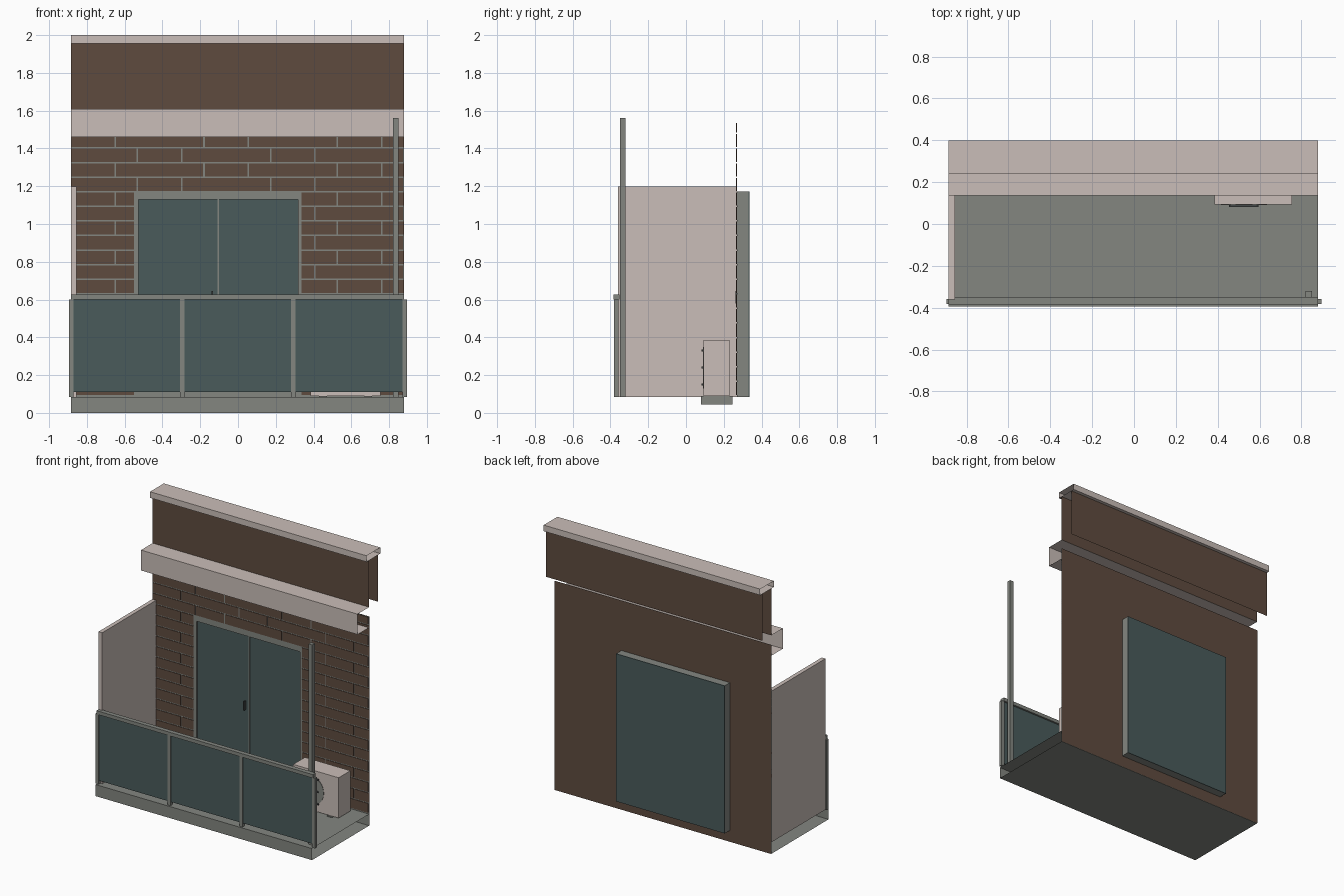
import bpy, bmesh, math
from mathutils import Matrix

if "Cube" in bpy.data.objects:
    bpy.data.objects.remove(bpy.data.objects["Cube"])


def material(name, hexcode):
    rgb = [int(hexcode[i:i + 2], 16) / 255 for i in (0, 2, 4)]
    lin = [c / 12.92 if c <= 0.04 else ((c + 0.055) / 1.055) ** 2.4 for c in rgb]
    m = bpy.data.materials.new(name)
    m.use_nodes = True
    m.diffuse_color = (*lin, 1)
    m.node_tree.nodes["Principled BSDF"].inputs["Base Color"].default_value = (*lin, 1)
    return m


CREAM = material("cream plaster", "cabeb8")
GREY = material("grey metal and concrete", "838680")
BROWN = material("brown brick", "5f4b3f")
GLASS = material("dark teal glass", "4a5b5b")
DARK = material("dark trim", "454a4a")


def finish(name, bm, mat):
    me = bpy.data.meshes.new(name)
    bm.to_mesh(me)
    bm.free()
    me.materials.append(mat)
    ob = bpy.data.objects.new(name, me)
    bpy.context.scene.collection.objects.link(ob)
    return ob


def add_box(bm, x, y, z):
    size = [b - a for a, b in (x, y, z)]
    mid = [(a + b) / 2 for a, b in (x, y, z)]
    bmesh.ops.create_cube(bm, size=1, matrix=Matrix.Translation(mid) @ Matrix.Diagonal((*size, 1)))


def boxes(name, mat, *items):
    bm = bmesh.new()
    for item in items:
        add_box(bm, *item)
    return finish(name, bm, mat)


def strip(bm, x, profile):
    """Sweep an open (y, z) profile along x, leaving the ends open."""
    rows = [[bm.verts.new((px, py, pz)) for px in x] for py, pz in profile]
    for a, b in zip(rows, rows[1:]):
        bm.faces.new((a[0], a[1], b[1], b[0]))


def strips(name, mat, *items):
    bm = bmesh.new()
    for x, profile in items:
        strip(bm, x, profile)
    return finish(name, bm, mat)


def channel(front, back, low, high):
    return [(back, low), (front, low), (front, high), (back, high)]


L, R = -0.885, 0.88          # wall ends
FLOOR = 0.085
WALL_Y, WALL_TOP = 0.27, 1.54
WL, WR, WT = -0.55, 0.335, 1.173   # door opening

# Balcony floor
strips("floor_slab", GREY, ((L, R), channel(-0.395, WALL_Y, 0, FLOOR)))


# Wall sheets around the door opening
def wall_sheet(name, mat, y, forward):
    def run(a, b):
        return [(y, a), (y, b)] if forward else [(y, b), (y, a)]
    strips(name, mat, ((L, WL), run(0, WALL_TOP)), ((WR, R), run(0, WALL_TOP)),
           ((WL, WR), run(WT, WALL_TOP)), ((WL, WR), run(0, FLOOR)))


wall_sheet("wall_back", BROWN, WALL_Y + 0.003, False)
wall_sheet("wall_mortar", GREY, WALL_Y, True)

# Bricks in alternating long and short lengths
bm = bmesh.new()
PITCH, PERIOD, SHORT, GAP = 0.0772, 0.705, 0.235, 0.004
row = 0
while FLOOR + row * PITCH < WALL_TOP:
    z0 = 0.09 + row * PITCH
    z1 = min(z0 + PITCH, WALL_TOP)
    x = L - 2 * PERIOD + (0 if row % 2 else PERIOD / 2)
    short = True
    while x < R:
        nxt = x + (SHORT if short else PERIOD - SHORT)
        spans = [(L, R)] if z0 > WT - 0.01 else [(L, WL), (WR, R)]
        for lo, hi in spans:
            a = lo if x < lo else x + GAP
            b = hi if nxt > hi else nxt - GAP
            if b - a > 0.01:
                add_box(bm, (a, b), (WALL_Y - 0.004, WALL_Y), (z0 + GAP, z1 - GAP))
        x, short = nxt, not short
    row += 1
finish("wall_bricks", bm, BROWN)

# Cornice, parapet and coping
strips("cornice", CREAM, ((L, R), channel(0.135, WALL_Y, 1.46, 1.61)))
strips("parapet", BROWN, ((L, R), [(WALL_Y, 1.61), (WALL_Y, 1.955)]),
       ((L, R), [(0.375, 1.955), (0.375, 1.61)]))
strips("parapet_coping", CREAM,
       ((L, R), channel(0.24, 0.40, 1.955, 2.0) + [(0.40, 1.955)]))

# Sliding door
FY = (WALL_Y, 0.33)
boxes("door_frame", GREY,
      ((WL, WL + 0.022), FY, (FLOOR, WT)), ((WR - 0.018, WR), FY, (FLOOR, WT)),
      ((WL, WR), FY, (WT - 0.043, WT)), ((WL, WR), FY, (FLOOR, 0.11)),
      ((-0.109, -0.101), (0.277, 0.33), (FLOOR, WT)))
boxes("door_glass", GLASS, ((WL + 0.02, WR - 0.016), (0.283, 0.325), (0.1, WT - 0.04)))
boxes("door_back_glass", GLASS, ((WL, WR), (0.33, 0.335), (FLOOR, WT)))
boxes("door_handle", DARK, ((-0.141, -0.133), (0.262, 0.285), (0.58, 0.645)))

# Side privacy screen
boxes("privacy_screen", CREAM, ((L, -0.855), (-0.36, WALL_Y), (FLOOR, 1.198)))

# Front railing
posts = [-0.8825, -0.295, 0.2925, 0.8825]
boxes("railing_posts", GREY,
      *[((p - 0.0125, p + 0.0125), (-0.382, -0.358), (FLOOR, 0.6)) for p in posts])
boxes("railing_top", GREY, ((L, R), (-0.385, -0.352), (0.6, 0.626)))
boxes("railing_glass", GLASS,
      *[((a + 0.0125, b - 0.0125), (-0.375, -0.365), (0.11, 0.6)) for a, b in zip(posts, posts[1:])])

# Tall corner pole
boxes("corner_pole", GREY, ((0.82, 0.85), (-0.35, -0.32), (FLOOR, 1.56)))

# Outdoor cooling unit
boxes("cooler_body", CREAM, ((0.385, 0.755), (0.093, 0.23), (0.09, 0.387)))
boxes("cooler_feet", GREY,
      *[((x, x + 0.04), (0.08, 0.245), (0.045, 0.09)) for x in (0.43, 0.67)])
bm = bmesh.new()
bmesh.ops.create_cone(bm, cap_ends=True, segments=32, radius1=0.11, radius2=0.11, depth=0.004,
                      matrix=Matrix.Translation((0.525, 0.092, 0.24)) @ Matrix.Rotation(math.pi / 2, 4, "X"))
finish("cooler_fan", bm, GREY)
boxes("cooler_grille", DARK,
      *[((0.455, 0.595), (0.081, 0.091), (z - 0.005, z + 0.005)) for z in (0.15, 0.24, 0.33)])
